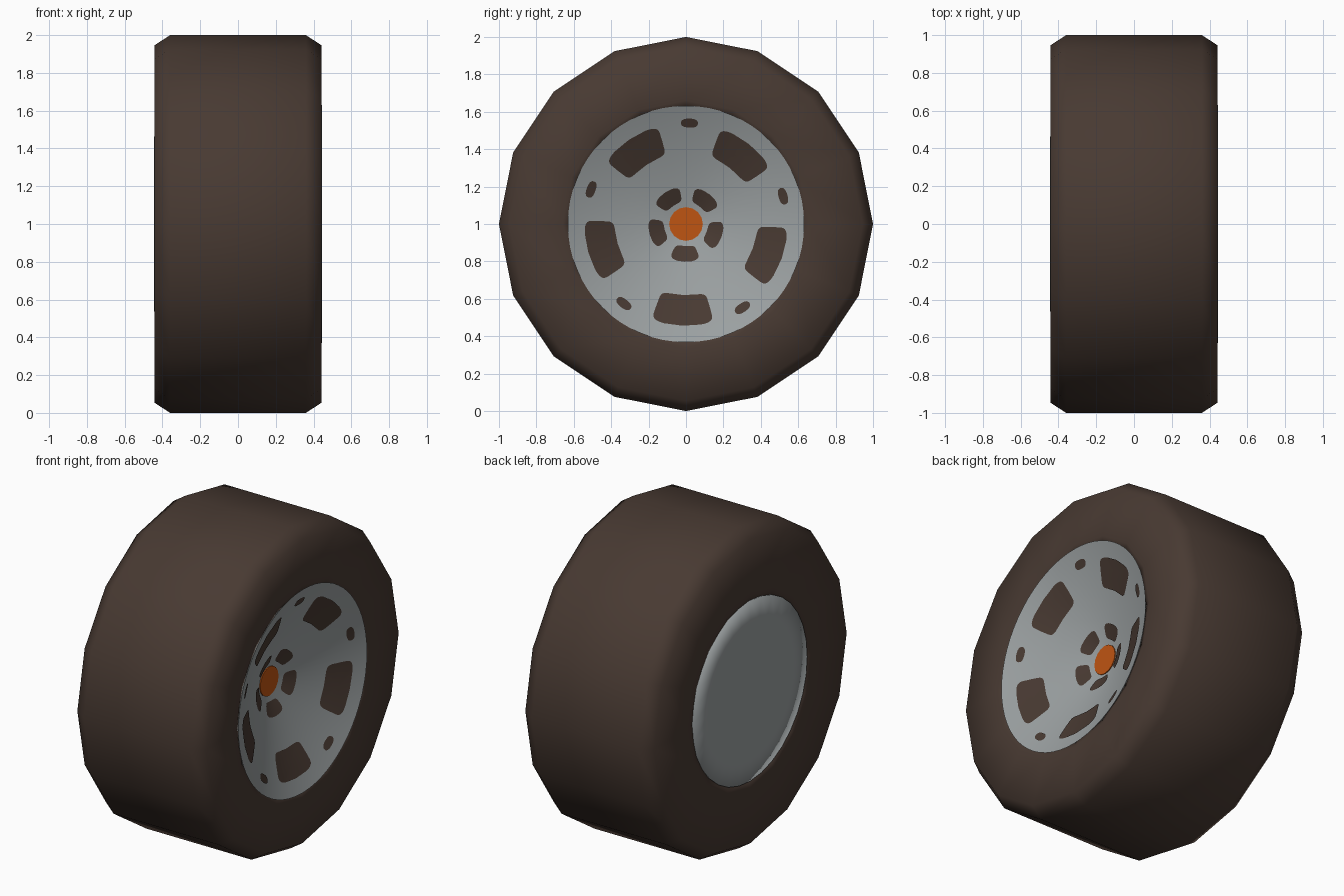
import bpy
import math
from math import cos, sin, radians, pi

cube = bpy.data.objects.get("Cube")
if cube:
    bpy.data.objects.remove(cube, do_unlink=True)

CENTRE_Z = 1.0


def material(name, colour):
    mat = bpy.data.materials.new(name)
    mat.use_nodes = True
    mat.diffuse_color = (*colour, 1)
    bsdf = mat.node_tree.nodes["Principled BSDF"]
    bsdf.inputs["Base Color"].default_value = (*colour, 1)
    bsdf.inputs["Roughness"].default_value = 0.8
    return mat


rubber = material("dark brown rubber", (0.065, 0.042, 0.032))
metal = material("light grey metal", (0.33, 0.355, 0.36))
orange = material("orange", (0.52, 0.09, 0.006))


def make_object(name, verts, faces, mat, sharp_angle=None):
    mesh = bpy.data.meshes.new(name)
    mesh.from_pydata(verts, [], faces)
    mesh.validate()
    mesh.materials.append(mat)
    obj = bpy.data.objects.new(name, mesh)
    bpy.context.collection.objects.link(obj)
    bpy.ops.object.select_all(action="DESELECT")
    obj.select_set(True)
    bpy.context.view_layer.objects.active = obj
    if sharp_angle:
        bpy.ops.object.shade_smooth_by_angle(angle=radians(sharp_angle))
    else:
        bpy.ops.object.shade_smooth()
    return obj


def polar(x, r, angle):
    return (x, r * cos(angle), CENTRE_Z + r * sin(angle))


def lathe(name, profile, sides, mat, closed=False, sharp_angle=None):
    """Spin (x, radius) points about the axle; radius 0 ends become caps."""
    verts, rings = [], []
    for x, r in profile:
        start = len(verts)
        if r == 0:
            verts.append((x, 0, CENTRE_Z))
            rings.append([start] * sides)
        else:
            verts += [polar(x, r, 2 * pi * i / sides) for i in range(sides)]
            rings.append(list(range(start, start + sides)))
    pairs = list(zip(rings, rings[1:]))
    if closed:
        pairs.append((rings[-1], rings[0]))
    faces = []
    for a, b in pairs:
        for i in range(sides):
            j = (i + 1) % sides
            loop = [a[i], a[j], b[j], b[i]]
            faces.append(list(dict.fromkeys(loop)))
    return make_object(name, verts, faces, mat, sharp_angle)


# Tyre: chunky sixteen-sided ring with chamfered shoulders
tyre_profile = [
    (-0.43, 0.55), (-0.443, 0.60), (-0.443, 0.945), (-0.36, 1.0),
    (0.36, 1.0), (0.443, 0.945), (0.443, 0.66), (0.43, 0.62),
]
lathe("tyre", tyre_profile, 16, rubber, closed=True)

# Rim dish: shallow cone sinking towards the hub
HUB_R, RIM_R = 0.09, 0.632
HUB_X, RIM_X = 0.21, 0.445


def dish_x(r):
    return HUB_X + (r - HUB_R) * (RIM_X - HUB_X) / (RIM_R - HUB_R)


dish_profile = [(HUB_X, 0), (HUB_X, HUB_R), (RIM_X, RIM_R), (0.425, 0.61)]
lathe("rim_dish", dish_profile[::-1], 64, metal, sharp_angle=40)

# Rim drum: closed inner side with a softly shaded edge
drum_profile = [(0.36, 0.54), (-0.42, 0.555), (-0.442, 0.56), (-0.444, 0.42), (-0.445, 0)]
lathe("rim_drum", drum_profile, 32, metal)

# Hub cap
lathe("hub_cap", [(HUB_X, HUB_R), (HUB_X + 0.006, HUB_R), (HUB_X + 0.006, 0)],
      16, orange, sharp_angle=30)


# Rim openings: thin rounded dark plates that follow the dish
def opening(name, angle, radius, half_depth, half_angle, power):
    steps, layers = 32, 5
    verts = [polar(dish_x(radius) + 0.005, radius, angle)]
    faces = []
    for layer in range(1, layers + 1):
        scale = layer / layers
        for i in range(steps):
            t = 2 * pi * i / steps
            u = math.copysign(abs(cos(t)) ** (2 / power), cos(t)) * scale
            v = math.copysign(abs(sin(t)) ** (2 / power), sin(t)) * scale
            r = radius + half_depth * v
            verts.append(polar(dish_x(r) + 0.005, r, angle - half_angle * u))
    for i in range(steps):
        j = (i + 1) % steps
        faces.append((0, 1 + i, 1 + j))
        for layer in range(layers - 1):
            a = 1 + layer * steps
            b = a + steps
            faces.append((a + i, b + i, b + j, a + j))
    make_object(name, verts, faces, rubber)


for k in range(5):
    turn = radians(52 + 72 * k)
    opening(f"window_{k + 1}", turn, 0.462, 0.082, radians(18), 6)
    opening(f"bolt_slot_{k + 1}", turn, 0.16, 0.042, radians(24), 4)
    opening(f"small_hole_{k + 1}", turn + radians(36), 0.54, 0.024, radians(4.8), 2.5)
